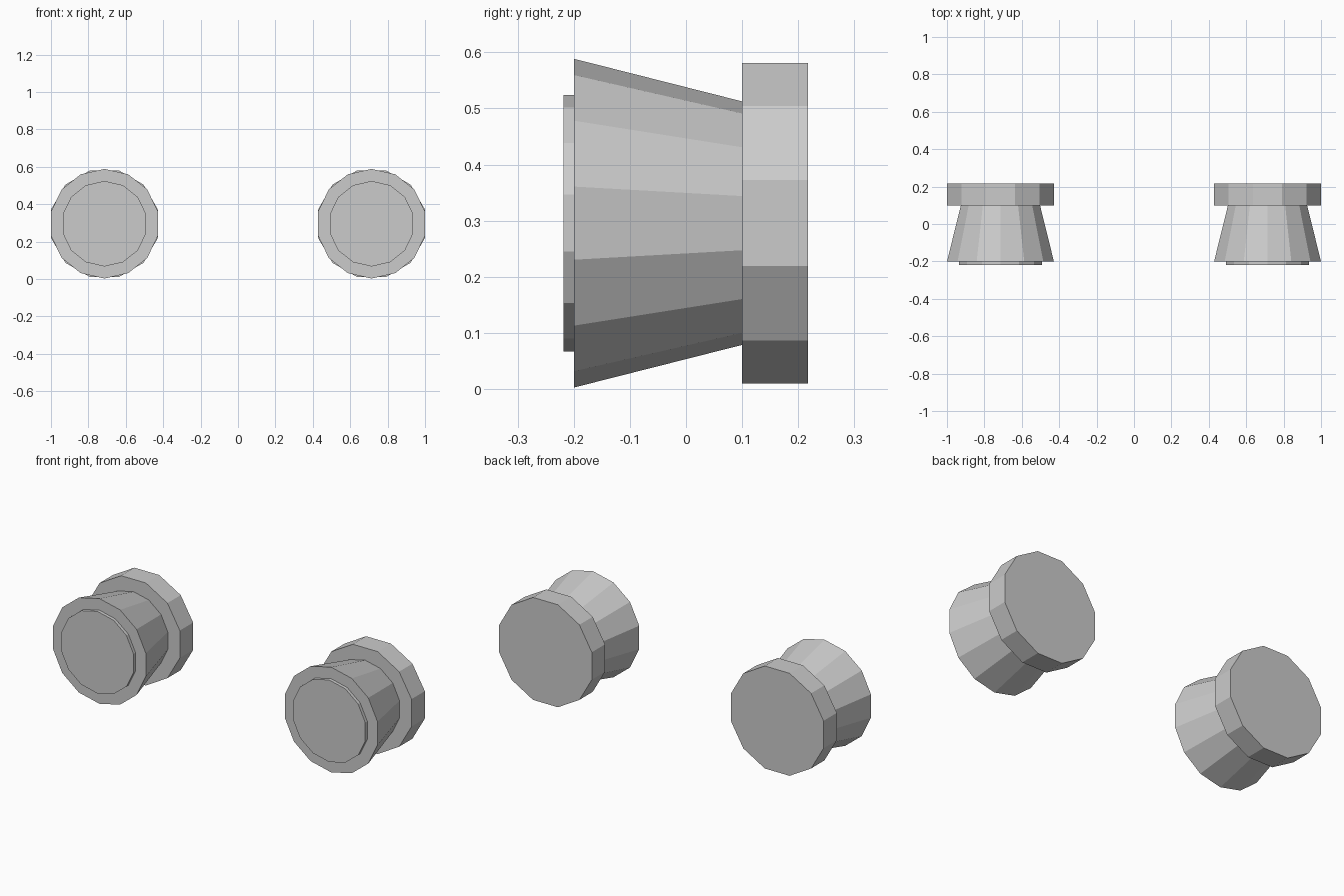
import bpy
import math
from mathutils import Matrix

cube = bpy.data.objects.get("Cube")
if cube:
    bpy.data.objects.remove(cube, do_unlink=True)

grey = bpy.data.materials.new("light grey")
grey.use_nodes = True
colour = (0.6, 0.6, 0.6, 1)
grey.diffuse_color = colour
grey.node_tree.nodes["Principled BSDF"].inputs["Base Color"].default_value = colour

CENTRE_X, CENTRE_Z = 0.714, 0.2955


def drum(name, side, sides, front, back, r_front, r_back, turn=0.0):
    """Flat-sided drum along y; without a turn a vertex points straight up."""
    bpy.ops.mesh.primitive_cone_add(vertices=sides, radius1=r_front, radius2=r_back,
                                    depth=back - front)
    ob = bpy.context.object
    ob.name = name
    # Stand the first vertex up and point the axis from front to back
    ob.data.transform(Matrix.Rotation(math.radians(-90), 4, 'X')
                      @ Matrix.Rotation(math.pi + turn, 4, 'Z'))
    ob.location = (side * CENTRE_X, (front + back) / 2, CENTRE_Z)
    ob.data.materials.append(grey)


for label, side in (("left", 1), ("right", -1)):
    # Mounting disc at the back, with a flat side on top
    drum(label + "_base_disc", side, 12, 0.10, 0.217, 0.2955, 0.2955, math.pi / 12)
    # Flared body
    drum(label + "_flared_body", side, 14, -0.20, 0.10, 0.293, 0.217)
    # Raised plate on the front
    drum(label + "_front_plate", side, 14, -0.218, -0.20, 0.2285, 0.2285)
